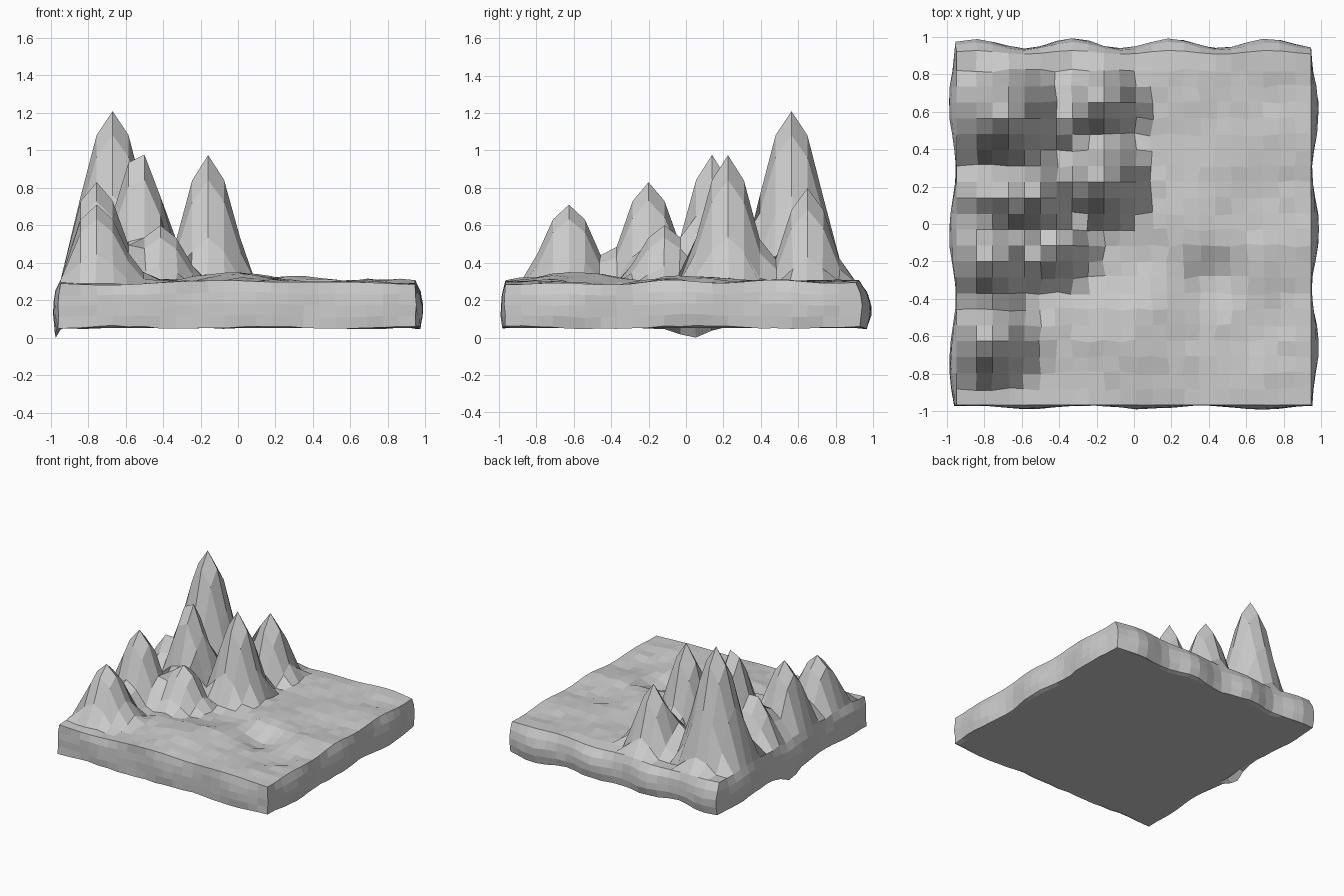
import bpy, bmesh, random
from math import sin, hypot

if "Cube" in bpy.data.objects:
    bpy.data.objects.remove(bpy.data.objects["Cube"])

random.seed(4)
N, STEP = 22, 0.085
X0, Y0 = -0.925, -0.965
Z_BASE = 0.295

# Mountains: x, y, summit height, foot radius
peaks = [
    (-0.67, 0.565, 1.21, 0.315),
    (-0.16, 0.225, 0.975, 0.265),
    (-0.53, 0.14, 0.995, 0.265),
    (-0.755, -0.20, 0.83, 0.27),
    (-0.16, 0.65, 0.80, 0.24),
    (-0.755, -0.625, 0.71, 0.27),
    (-0.755, 0.14, 0.66, 0.20),
    (-0.415, -0.115, 0.60, 0.25),
    (-0.33, 0.565, 0.50, 0.20),
    (-0.58, -0.63, 0.39, 0.15),
    (-0.755, -0.41, 0.42, 0.16),
]
# Gentle swells and dips: x, y, height change, radius
swells = [
    (0.0, -0.62, 0.06, 0.40), (0.33, -0.03, 0.04, 0.32),
    (0.42, -0.29, -0.08, 0.24), (0.45, 0.55, 0.015, 0.45),
    (0.75, -0.10, 0.015, 0.3), (0.7, -0.6, -0.02, 0.35),
]


def falloff(x, y, px, py, r):
    t = min(1, hypot(x - px, y - py) / r)
    return (1 - t * t) ** 2


def height(x, y):
    z = Z_BASE + 0.006 * sin(7 * x + 3 * y) + 0.008 * sin(11 * y - 4 * x)
    z += sum(h * falloff(x, y, px, py, r) for px, py, h, r in swells)
    return z + max((h - z) * falloff(x, y, px, py, r) for px, py, h, r in peaks)


bm = bmesh.new()

# Upper terrain surface
grid = []
for j in range(N + 1):
    row = []
    for i in range(N + 1):
        x, y = X0 + i * STEP, Y0 + j * STEP
        z = height(x, y)
        inner = 0 < i < N and 0 < j < N
        if inner and z < 0.4:
            x += random.uniform(-0.01, 0.01)
            y += random.uniform(-0.01, 0.01)
            z += random.uniform(-0.008, 0.008)
        if i == 0:
            x -= 0.022
            z = min(z, 0.31)
        if j == N:
            y += 0.012 + 0.01 * sin(12 * x - 0.8)
        row.append(bm.verts.new((x, y, z)))
    grid.append(row)
for j in range(N):
    for i in range(N):
        bm.faces.new((grid[j][i], grid[j][i + 1], grid[j + 1][i + 1], grid[j + 1][i]))

# Perimeter, counter-clockwise from the front left corner
rim = [(i, 0) for i in range(N)] + [(N, j) for j in range(N)]
rim += [(i, N) for i in range(N, 0, -1)] + [(0, j) for j in range(N, 0, -1)]


def wall_offset(i, j, x, y, level):
    dx = dy = 0
    if j == 0:
        dy = -(0.012 + 0.010 * sin(10 * x + 1))
    if j == N:
        dy = 0.046 + 0.016 * sin(12 * x - 0.8)
    if i == 0:
        dx = -(0.022 + 0.018 * sin(9 * y + 2))
    if i == N:
        dx = 0.022 + 0.019 * sin(10 * y - 4.4)
    return dx * level, dy * level


# Rough side walls
prev = [grid[j][i] for i, j in rim]
top = [v.co.copy() for v in prev]
n = len(rim)
for f, level in ((0.25, 0.7), (0.5, 1.0), (0.75, 1.0), (1.0, 0.7)):
    ring = []
    for (i, j), c in zip(rim, top):
        dx, dy = wall_offset(i, j, c.x, c.y, level)
        low = 0.055 + 0.007 * sin(8 * c.x + 6 * c.y)
        z = c.z + (low - c.z) * f + random.uniform(-0.004, 0.004)
        if f == 1.0 and i == 0:
            z -= 0.055 * falloff(0, c.y, 0, 0.04, 0.15)
        ring.append(bm.verts.new((c.x + dx + random.uniform(-0.004, 0.004),
                                  c.y + dy + random.uniform(-0.004, 0.004), max(z, 0))))
    for k in range(n):
        bm.faces.new((prev[k], ring[k], ring[(k + 1) % n], prev[(k + 1) % n]))
    prev = ring

# Flat underside
inset = [bm.verts.new((v.co.x * 0.97, v.co.y * 0.97, 0.052)) for v in prev]
for k in range(n):
    bm.faces.new((prev[k], inset[k], inset[(k + 1) % n], prev[(k + 1) % n]))
bm.faces.new(inset[::-1])

bmesh.ops.recalc_face_normals(bm, faces=bm.faces)

# Centre on the origin and stand on z = 0
for a in range(3):
    lo = min(v.co[a] for v in bm.verts)
    hi = max(v.co[a] for v in bm.verts)
    shift = lo if a == 2 else (lo + hi) / 2
    for v in bm.verts:
        v.co[a] -= shift

mesh = bpy.data.meshes.new("mountain_terrain")
bm.to_mesh(mesh)
bm.free()
bpy.context.collection.objects.link(bpy.data.objects.new("mountain_terrain", mesh))
